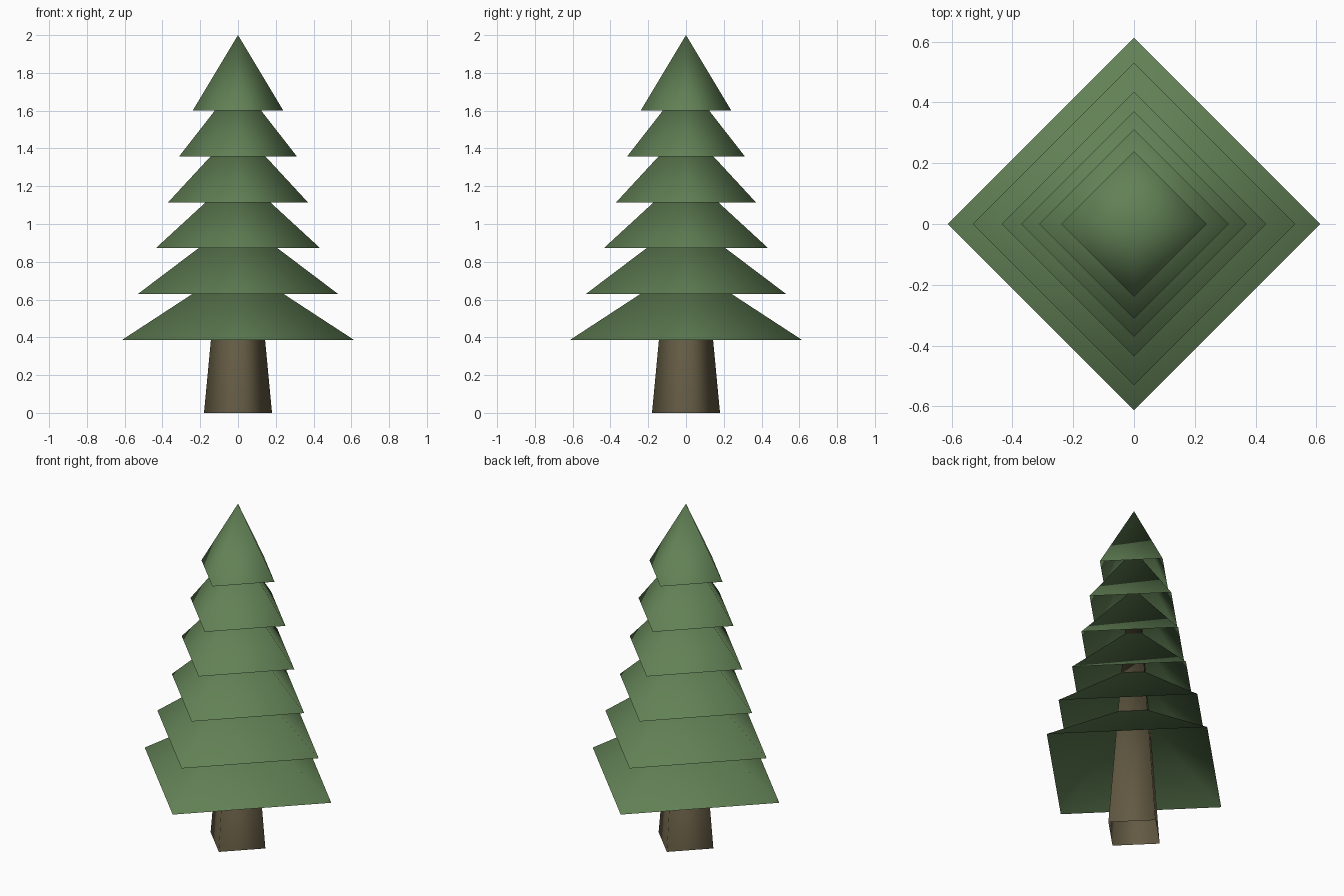
import bpy

if "Cube" in bpy.data.objects:
    bpy.data.objects.remove(bpy.data.objects["Cube"])


def material(name, rgb):
    m = bpy.data.materials.new(name)
    m.diffuse_color = (*rgb, 1.0)
    m.use_nodes = True
    m.node_tree.nodes["Principled BSDF"].inputs["Base Color"].default_value = m.diffuse_color
    return m


def open_cone(name, radius, base_z, height, mat):
    # Four-sided, open-bottomed cone with corners on the x and y axes
    bpy.ops.mesh.primitive_cone_add(
        vertices=4, radius1=radius, radius2=0, depth=height,
        end_fill_type='NOTHING', location=(0, 0, base_z + height / 2))
    ob = bpy.context.object
    ob.name = name
    ob.data.materials.append(mat)
    bpy.ops.object.shade_smooth()
    return ob


green = material("needle_green", (0.122, 0.220, 0.092))
brown = material("bark_brown", (0.127, 0.104, 0.057))

# Trunk, tapering up inside the branches
open_cone("trunk", 0.18, 0.0, 1.9, brown)

# Branch tiers, evenly spaced and equally tall, narrowing towards the tip
radii = [0.613, 0.53, 0.435, 0.37, 0.312, 0.24]
for i, r in enumerate(radii):
    open_cone(f"branch_tier_{i + 1}", r, 0.387 + i * 0.2426, 0.4, green)
